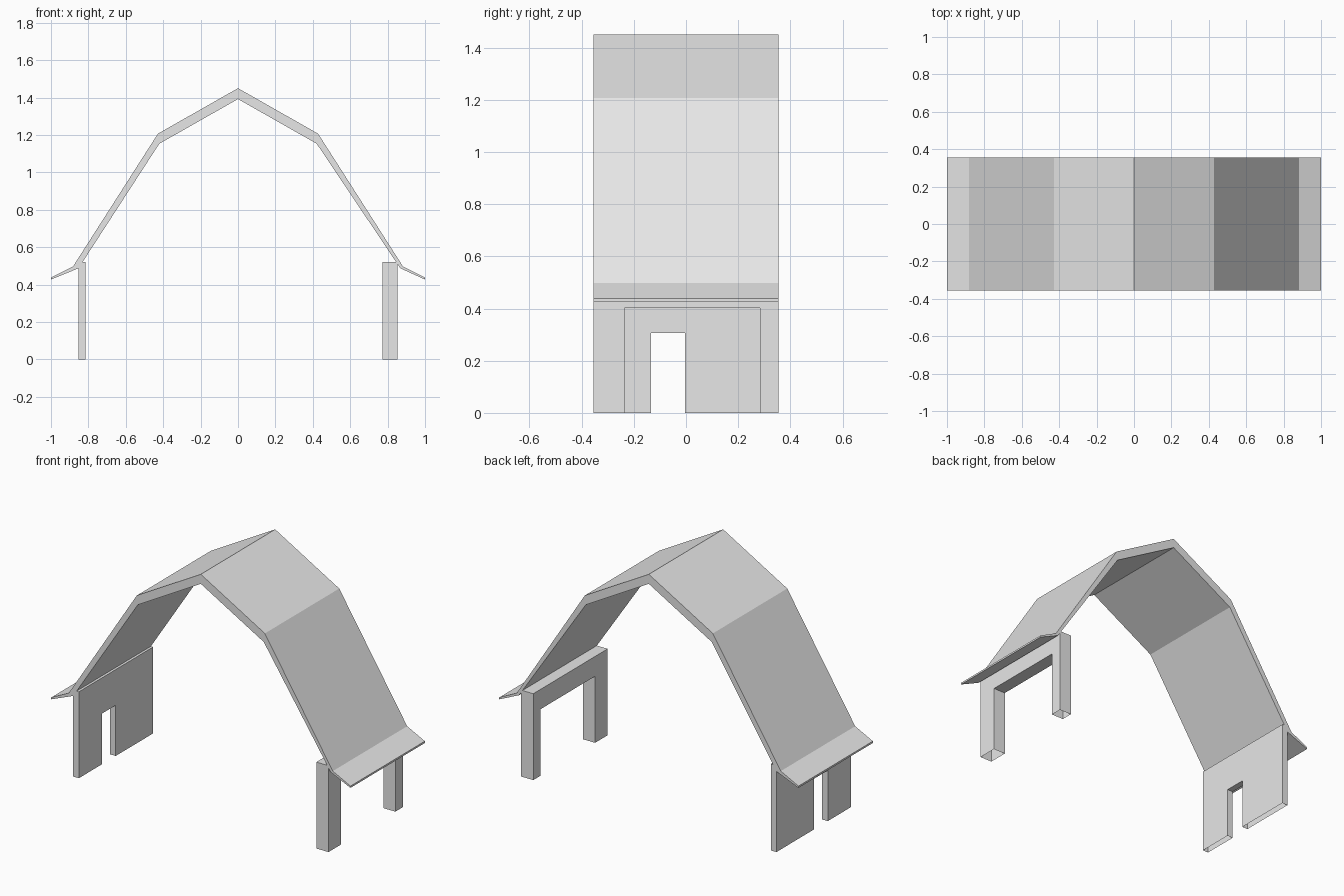
import bpy
import bmesh

cube = bpy.data.objects.get("Cube")
if cube:
    bpy.data.objects.remove(cube)

grey = bpy.data.materials.new("plain_grey")
grey.use_nodes = True
colour = (0.8, 0.8, 0.8, 1)
grey.diffuse_color = colour
grey.node_tree.nodes["Principled BSDF"].inputs["Base Color"].default_value = colour

HALF_DEPTH = 0.355


def extrude_profile(name, profile, start, end, place, open_base=False):
    """Sweep a closed profile between two positions; optionally leave the base open."""
    bm = bmesh.new()
    near = [bm.verts.new(place(a, b, start)) for a, b in profile]
    far = [bm.verts.new(place(a, b, end)) for a, b in profile]
    bm.faces.new(near)
    bm.faces.new(far)
    for i in range(len(profile)):
        j = (i + 1) % len(profile)
        bm.faces.new((near[i], near[j], far[j], far[i]))
    bmesh.ops.recalc_face_normals(bm, faces=bm.faces[:])
    if open_base:
        base = [f for f in bm.faces if all(v.co.z < 0.001 for v in f.verts)]
        bmesh.ops.delete(bm, geom=base, context='FACES_ONLY')
    mesh = bpy.data.meshes.new(name)
    bm.to_mesh(mesh)
    bm.free()
    mesh.materials.append(grey)
    obj = bpy.data.objects.new(name, mesh)
    bpy.context.collection.objects.link(obj)
    return obj


def wall(name, x0, x1, y0, y1, head):
    """Side wall with a doorway cut up from the ground."""
    top, d = 0.522, HALF_DEPTH
    profile = [(-d, 0), (-d, top), (d, top), (d, 0),
               (y1, 0), (y1, head), (y0, head), (y0, 0)]
    extrude_profile(name, profile, x0, x1, lambda y, z, x: (x, y, z), open_base=True)


# Folded roof shell with flared eaves
outer = [(-1, 0.438), (-0.882, 0.497), (-0.428, 1.207), (0, 1.45),
         (0.428, 1.207), (0.882, 0.497), (1, 0.438)]
inner = [(1, 0.427), (0.868, 0.487), (0.421, 1.153), (0, 1.392),
         (-0.421, 1.153), (-0.853, 0.487), (-1, 0.427)]
extrude_profile("roof", outer + inner, -HALF_DEPTH, HALF_DEPTH,
                lambda x, z, y: (x, y, z))

# Thin wall with a narrow door, thick wall with a wide opening
wall("door_wall", -0.853, -0.815, -0.135, -0.003, 0.306)
wall("open_frame_wall", 0.772, 0.853, -0.235, 0.284, 0.402)
